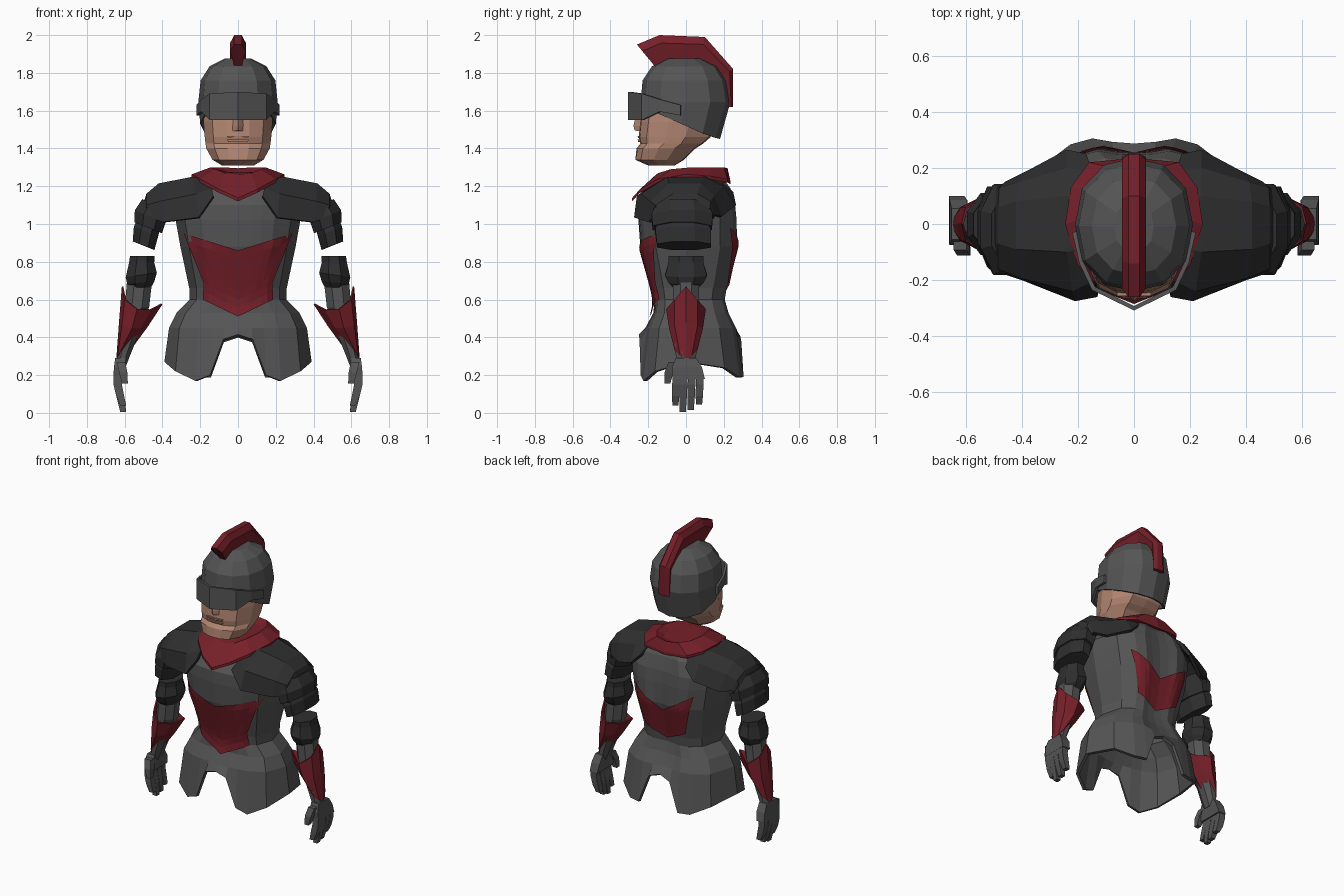
import bpy, bmesh
from math import sin, cos, pi, radians

if "Cube" in bpy.data.objects:
    bpy.data.objects.remove(bpy.data.objects["Cube"])


def material(name, r, g, b):
    m = bpy.data.materials.new(name)
    m.diffuse_color = (r, g, b, 1)
    m.use_nodes = True
    m.node_tree.nodes["Principled BSDF"].inputs["Base Color"].default_value = m.diffuse_color
    return m


GREY = material("steel", .09, .09, .09)
DARK = material("dark_steel", .028, .028, .028)
RED = material("red", .18, .014, .022)
SKIN = material("skin", .45, .24, .17)


def loft(name, rings, mat, closed=True, caps=(True, True), mirror=False, thick=0):
    """Skin a list of equal-length point rows."""
    bm = bmesh.new()
    vs = [[bm.verts.new(p) for p in r] for r in rings]
    n = len(rings[0])
    for a, b in zip(vs, vs[1:]):
        for i in range(n if closed else n - 1):
            j = (i + 1) % n
            bm.faces.new((a[i], a[j], b[j], b[i]))
    if closed:
        if caps[0]:
            bm.faces.new(vs[0])
        if caps[1]:
            bm.faces.new(vs[-1])
    bmesh.ops.recalc_face_normals(bm, faces=bm.faces)
    me = bpy.data.meshes.new(name)
    bm.to_mesh(me)
    bm.free()
    me.materials.append(mat)
    ob = bpy.data.objects.new(name, me)
    bpy.context.collection.objects.link(ob)
    if thick:
        s = ob.modifiers.new("thickness", 'SOLIDIFY')
        s.thickness, s.offset = thick, -1
    if mirror:
        ob.modifiers.new("mirror", 'MIRROR').use_mirror_merge = False
    return ob


def both(half):
    """Half outline (front centre to back centre) to a full loop."""
    return half + [(-p[0],) + tuple(p[1:]) for p in reversed(half[1:-1])]


def lerp(a, b, t):
    return a + (b - a) * t


def table(rows, k, col):
    """Piecewise linear lookup of a column by the first column."""
    for a, b in zip(rows, rows[1:]):
        if k <= b[0]:
            return lerp(a[col], b[col], max(0, (k - a[0]) / (b[0] - a[0])))
    return rows[-1][col]


# Torso: rings of (z, half width, front depth, back depth)
FRONT = [(0, 1), (.2, .985), (.38, .96), (.58, .9), (.85, .66), (1, 0)]
BACK = [(0, .94), (.2, .96), (.38, 1), (.58, .93), (.85, .67), (1, 0)]
BODY = [(.45, .365, .215, .265), (.53, .325, .172, .225), (.6, .257, .168, .205),
        (.66, .258, .18, .215), (.88, .305, .242, .27), (1.02, .33, .252, .268),
        (1.1, .34, .25, .26), (1.19, .27, .19, .235), (1.25, .14, .1, .19)]
HALF = [(x, -y) for x, y in FRONT] + BACK[-2::-1]
HEM = [.415, .39, .2, .17, .22, .27, .24, .19, .19, .38, .41]


def body_ring(w, f, b, zs):
    return both([(x * w, y * (f if y < 0 else b), z) for (x, y), z in zip(HALF, zs)])


rings = [body_ring(.39, .25, .305, HEM)]
rings += [body_ring(w, f, b, [z] * 11) for z, w, f, b in BODY]
loft("cuirass", rings, GREY, caps=(False, False), thick=.02)


# Red chevron panels laid over the front and back
def panel(name, front, widths, top, bottom, rise_top, rise_bottom):
    rows = []
    for t in [i / 8 for i in range(9)]:
        row = []
        for s in [i / 6 for i in range(-6, 7)]:
            z = lerp(top + rise_top * abs(s), bottom + rise_bottom * abs(s), t)
            x = s * table(widths, t, 1)
            f = min(1, abs(x) / table(BODY, z, 1))
            y = table(FRONT if front else BACK, f, 1) * table(BODY, z, 2 if front else 3)
            row.append((x * 1.01, (-1 if front else 1) * (y + .01), z))
        rows.append(row)
    loft(name, rows, RED, closed=False)


panel("front_panel", True, [(0, .285), (.75, .18), (1, .185)], .86, .51, .09, .09)
panel("back_panel", False, [(0, .22), (1, .15)], .84, .63, .14, .07)

# Collar
outer = [(0, -.285, 1.12), (.1, -.245, 1.165), (.2, -.15, 1.22), (.245, 0, 1.245),
         (.225, .13, 1.235), (.16, .22, 1.22), (0, .235, 1.21)]
inner = [(0, -.16, 1.26), (.07, -.145, 1.27), (.12, -.08, 1.29), (.145, .03, 1.3),
         (.13, .13, 1.3), (.08, .2, 1.3), (0, .22, 1.295)]
lip = [(x, y, z + .018) for x, y, z in outer]
well = [(x * .7, y * .7 + .01, 1.275) for x, y, z in inner]
loft("collar", [both(outer), both(lip), both(inner), both(well)], RED)

# Shoulder plates
loft("shoulder_plate", [
    [(.13, -.26, 1.15), (.14, -.2, 1.19), (.14, -.08, 1.25), (.14, .1, 1.26), (.15, .19, 1.22), (.17, .25, 1.17)],
    [(.21, -.275, 1.035), (.22, -.24, 1.16), (.24, -.1, 1.25), (.24, .1, 1.25), (.24, .2, 1.2), (.24, .265, 1.1)],
    [(.4, -.2, 1.01), (.415, -.19, 1.12), (.42, -.09, 1.215), (.42, .08, 1.215), (.41, .15, 1.15), (.38, .19, 1.04)],
    [(.46, -.18, 1.03), (.485, -.16, 1.1), (.485, -.07, 1.16), (.485, .06, 1.16), (.48, .13, 1.12), (.46, .15, 1.05)],
    [(.46, -.18, 1.02), (.49, -.155, 1.07), (.5, -.07, 1.11), (.5, .06, 1.11), (.49, .125, 1.08), (.46, .15, 1.03)],
], DARK, closed=False, mirror=True, thick=.02)


# Arms
def oval(cx, cy, cz, rx, ry, tilt=0, n=8):
    t = radians(tilt)
    return [(cx + rx * cos(a) * cos(t), cy + ry * sin(a), cz + rx * cos(a) * sin(t))
            for a in [2 * pi * (i + .5) / n for i in range(n)]]


loft("upper_arm_band", [oval(.43, -.02, 1.1, .09, .15, 22), oval(.465, -.02, 1.04, .095, .175, 22),
                        oval(.475, -.02, .98, .085, .17, 22)], DARK, mirror=True)
loft("lower_arm_band", [oval(.47, -.02, 1.01, .07, .14, 22), oval(.487, -.015, .96, .075, .16, 22),
                        oval(.5, -.01, .885, .067, .155, 22)], DARK, mirror=True)
loft("elbow_guard", [oval(.507, 0, .83, .07, .1), oval(.51, 0, .795, .072, .1), oval(.512, 0, .73, .09, .12, -8),
                     oval(.515, 0, .69, .078, .1, -5), oval(.515, 0, .665, .06, .075)], DARK, mirror=True)
loft("forearm", [oval(.522, 0, .69, .072, .075), oval(.535, 0, .56, .07, .075),
                 oval(.62, 0, .25, .03, .055)], GREY, mirror=True)


def gauntlet_ring(half):
    return half + [(x, -y, z) for x, y, z in reversed(half[1:-1])]


loft("gauntlet", [gauntlet_ring(h) for h in [
    [(.615, 0, .67), (.6, .06, .6), (.535, .105, .55), (.46, .065, .545), (.4, 0, .575)],
    [(.63, 0, .48), (.615, .06, .46), (.56, .09, .45), (.515, .055, .45), (.475, 0, .46)],
    [(.646, 0, .265), (.638, .03, .3), (.62, .06, .33), (.605, .035, .32), (.585, 0, .31)]]],
    RED, caps=(False, False), mirror=True, thick=.008)


# Hands
def block(x, y, z, hx, hy):
    return [(x - hx, y - hy, z), (x + hx, y - hy, z), (x + hx, y + hy, z), (x - hx, y + hy, z)]


loft("palm", [block(.622, 0, .29, .028, .055), block(.626, .005, .24, .031, .08),
              block(.632, .015, .18, .028, .085)], GREY, mirror=True)
for i, (y, tip) in enumerate([(-.052, .04), (-.012, .004), (.03, .015), (.073, .045)]):
    path = [(.636, .2, .023), (.637, .15, .022), (.624, .09, .021), (.608, tip, .015)]
    loft(f"finger_{i + 1}", [block(x, y + (.175 - z) * -.03, z, h, h * .6 + .007) for x, z, h in path],
         GREY, mirror=True)
loft("thumb", [block(.62, -.065, .27, .023, .027), block(.608, -.09, .215, .022, .023),
               block(.598, -.098, .155, .015, .015)], GREY, mirror=True)

# Head: rings of (z, half width, front y, back y)
FACE = [(0, -1), (.34, -.97), (.74, -.78), (1, -.25), (1, .3), (.62, .95), (0, 1)]


def head_ring(profile, w, f, b, zs):
    return both([(x * w, lerp(f, b, (y + 1) / 2), z) for (x, y), z in zip(profile, zs)])


loft("face", [head_ring(FACE, w, f, b, [z] * 7) for z, w, f, b in [
    (1.31, .085, -.2, -.06), (1.34, .135, -.268, -.01), (1.4, .168, -.262, .05),
    (1.425, .172, -.242, .09), (1.46, .176, -.25, .13), (1.54, .183, -.243, .16),
    (1.66, .18, -.225, .19)]], SKIN)
loft("nose", [[(-.036, -.235, 1.49), (0, -.272, 1.495), (.036, -.235, 1.49)],
              [(-.034, -.235, 1.52), (0, -.278, 1.52), (.034, -.235, 1.52)],
              [(-.02, -.235, 1.6), (0, -.258, 1.6), (.02, -.235, 1.6)]], SKIN)
for nm, z in (("lower_lip", 1.435), ("upper_lip", 1.455)):
    loft(nm, [block(0, -.242, z, .052, .012), block(0, -.244, z + .012, .06, .012)], SKIN)

# Helmet
DOME = [(0, -1), (.5, -.9), (.88, -.55), (1, 0), (.88, .55), (.5, .9), (0, 1)]
rim = [1.62, 1.61, 1.58, 1.53, 1.48, 1.455, 1.45]
rings = [head_ring(DOME, .2, -.23, .18, rim)]
rings += [head_ring(DOME, w, f, b, [z] * 7) for z, w, f, b in [
    (1.645, .21, -.24, .235), (1.76, .198, -.23, .215), (1.835, .15, -.18, .165), (1.875, .07, -.1, .08)]]
loft("helmet", rings, GREY, caps=(False, True), thick=.015)

# Visor
v = [(0, -.308, 1.55, 1.7), (.15, -.235, 1.55, 1.69), (.195, -.14, 1.595, 1.66), (.22, -.03, 1.575, 1.63)]
v = [(-x, y, a, b) for x, y, a, b in v[:0:-1]] + v
loft("visor", [[(x, y, a) for x, y, a, b in v], [(x, y, b) for x, y, a, b in v]],
     GREY, closed=False, thick=.016)

# Crest: (inner y, z, outer y, z) stations
rows = []
for iy, iz, oy, oz in [(-.165, 1.835, -.26, 1.95), (-.11, 1.86, -.14, 2), (.07, 1.86, .1, 1.99),
                       (.185, 1.78, .25, 1.82), (.215, 1.62, .25, 1.62)]:
    rows.append([(x, lerp(iy, oy, t), lerp(iz, oz, t)) for x, t in
                 [(-.02, 0), (-.042, .7), (-.02, 1), (.02, 1), (.042, .7), (.02, 0)]])
loft("crest", rows, RED)
